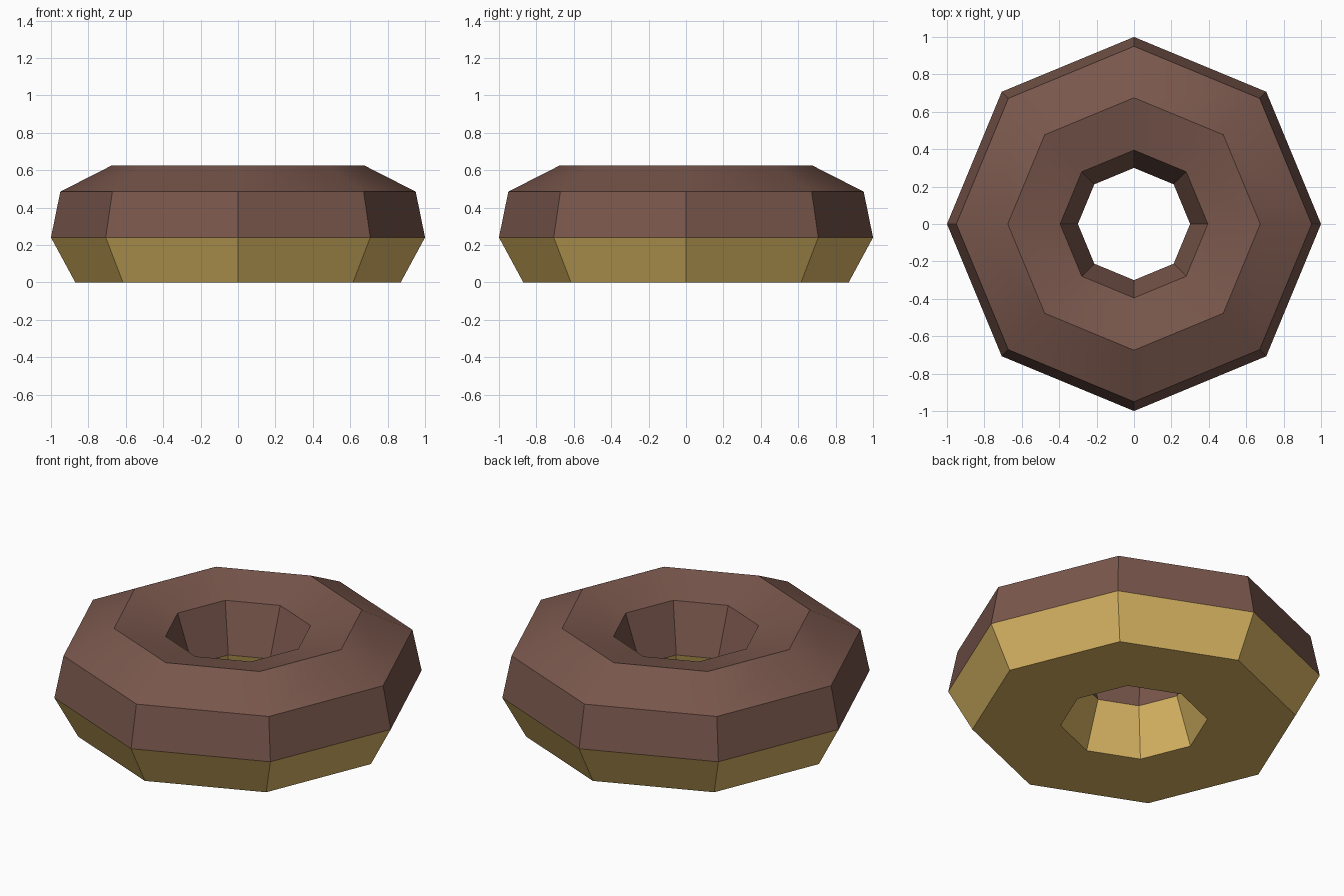
import bpy, bmesh, math

if "Cube" in bpy.data.objects:
    bpy.data.objects.remove(bpy.data.objects["Cube"])

SIDES = 8
# Closed cross-section (radius, height), starting at the bottom outer edge
PROFILE = [(0.87, 0.0), (1.0, 0.24), (0.95, 0.485), (0.675, 0.625),
           (0.395, 0.555), (0.30, 0.275), (0.395, 0.0)]
ICING_BANDS = {1, 2, 3, 4}   # profile segments covered with icing


def srgb_material(name, rgb):
    mat = bpy.data.materials.new(name)
    lin = [((c / 255 + 0.055) / 1.055) ** 2.4 for c in rgb]
    mat.diffuse_color = (*lin, 1)
    mat.use_nodes = True
    mat.node_tree.nodes["Principled BSDF"].inputs["Base Color"].default_value = mat.diffuse_color
    return mat


# Ring: sweep the cross-section around z
bm = bmesh.new()
rings = []
for s in range(SIDES):
    a = 2 * math.pi * s / SIDES
    rings.append([bm.verts.new((r * math.cos(a), r * math.sin(a), z)) for r, z in PROFILE])

n = len(PROFILE)
for s in range(SIDES):
    here, there = rings[s], rings[(s + 1) % SIDES]
    for i in range(n):
        j = (i + 1) % n
        face = bm.faces.new((here[i], there[i], there[j], here[j]))
        face.material_index = 1 if i in ICING_BANDS else 0
bmesh.ops.recalc_face_normals(bm, faces=bm.faces)

mesh = bpy.data.meshes.new("doughnut")
bm.to_mesh(mesh)
bm.free()
mesh.materials.append(srgb_material("golden dough", (218, 182, 100)))
mesh.materials.append(srgb_material("chocolate icing", (121, 87, 76)))
doughnut = bpy.data.objects.new("doughnut", mesh)
bpy.context.collection.objects.link(doughnut)

# Soften only the shallow seams of the icing top
bpy.context.view_layer.objects.active = doughnut
doughnut.select_set(True)
bpy.ops.object.shade_smooth_by_angle(angle=math.radians(30))
